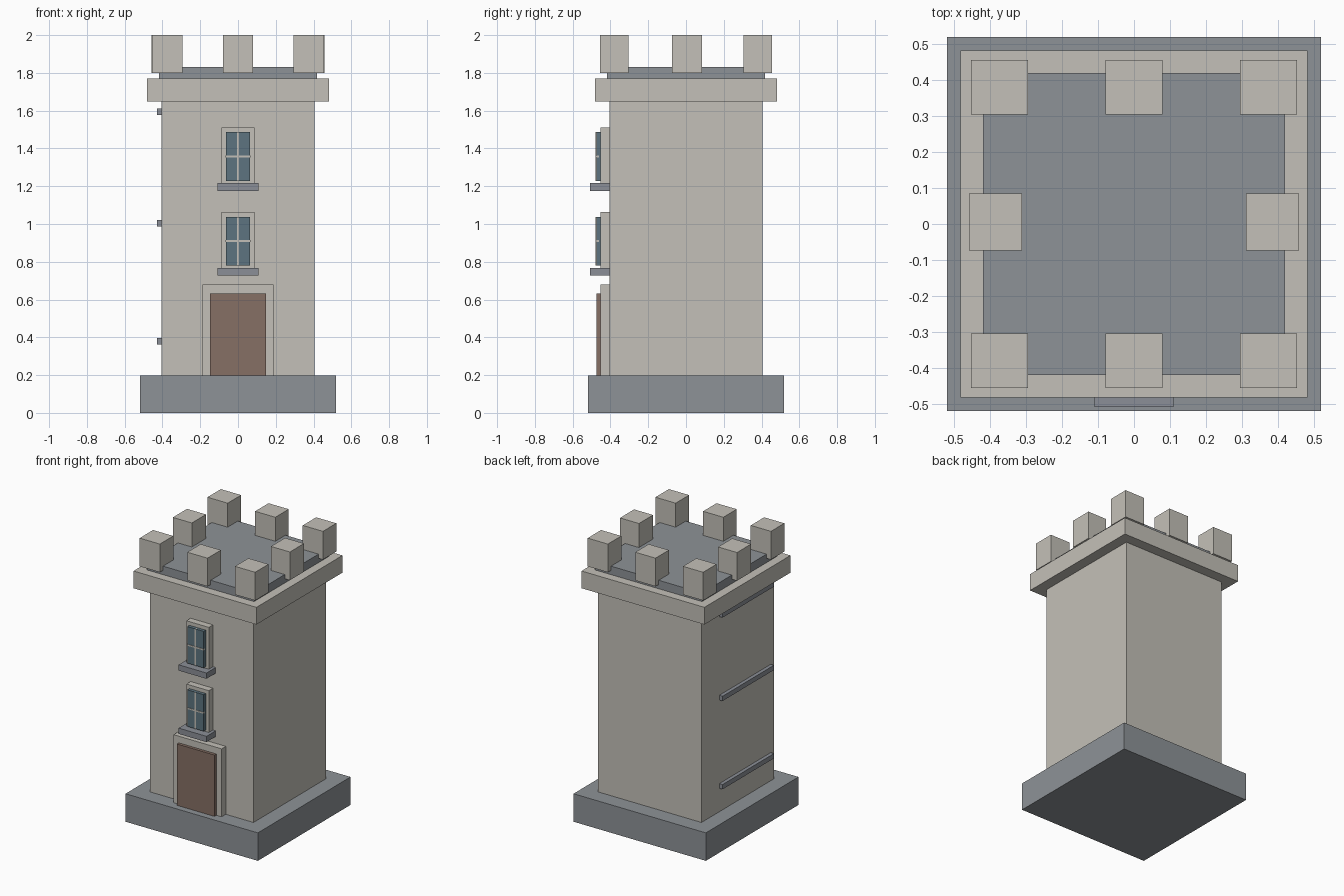
import bpy
import bmesh
from mathutils import Vector

cube = bpy.data.objects.get("Cube")
if cube:
    bpy.data.objects.remove(cube, do_unlink=True)


def material(name, rgb):
    mat = bpy.data.materials.new(name)
    mat.use_nodes = True
    colour = (*rgb, 1.0)
    mat.diffuse_color = colour
    bsdf = next(n for n in mat.node_tree.nodes if n.type == 'BSDF_PRINCIPLED')
    bsdf.inputs["Base Color"].default_value = colour
    bsdf.inputs["Roughness"].default_value = 0.9
    return mat


stone = material("pale stone", (0.55, 0.53, 0.48))
slate = material("grey slate", (0.27, 0.29, 0.31))
trim = material("sill grey", (0.26, 0.275, 0.31))
wood = material("brown wood", (0.24, 0.16, 0.13))
glass = material("blue glass", (0.11, 0.175, 0.215))


def box(name, x, y, z, mat):
    """Box from (min, max) ranges along each axis."""
    low, high = Vector((x[0], y[0], z[0])), Vector((x[1], y[1], z[1]))
    bm = bmesh.new()
    bmesh.ops.create_cube(bm, size=1)
    bmesh.ops.scale(bm, vec=high - low, verts=bm.verts)
    mesh = bpy.data.meshes.new(name)
    bm.to_mesh(mesh)
    bm.free()
    mesh.materials.append(mat)
    obj = bpy.data.objects.new(name, mesh)
    obj.location = (low + high) / 2
    bpy.context.collection.objects.link(obj)
    return obj


def sym(half):
    return (-half, half)


# Stacked tower body
for name, half, z, mat in (
    ("base_plinth", 0.518, (0, 0.198), slate),
    ("tower_wall", 0.405, (0.198, 1.65), stone),
    ("cornice", 0.481, (1.648, 1.77), stone),
    ("roof_slab", 0.418, (1.77, 1.83), slate),
):
    box(name, sym(half), sym(half), z, mat)

# Battlements: three on the front and back, one on each side
for ix in (-1, 0, 1):
    for iy in (-1, 0, 1):
        if ix == 0 and iy == 0:
            continue
        side = iy == 0
        cx = ix * (0.384 if side else 0.373)
        cy = 0.005 if side else iy * 0.379
        hx, hy = (0.074, 0.079) if side else (0.079, 0.075)
        box("battlement", (cx - hx, cx + hx), (cy - hy, cy + hy), (1.8, 2.0), stone)

# Door and its surround
box("door_frame", sym(0.188), (-0.452, -0.40), (0.198, 0.679), stone)
box("door", sym(0.147), (-0.473, -0.45), (0.198, 0.632), wood)

# Windows, each with frame, pane, glazing bars and sill
for z in (0.727, 1.175):
    box("window_frame", sym(0.088), (-0.452, -0.40), (z + 0.04, z + 0.337), stone)
    box("window_pane", sym(0.064), (-0.475, -0.45), (z + 0.052, z + 0.311), glass)
    box("upright_bar", sym(0.005), (-0.478, -0.46), (z + 0.052, z + 0.311), stone)
    box("cross_bar", sym(0.065), (-0.478, -0.46), (z + 0.177, z + 0.187), stone)
    box("window_sill", sym(0.109), (-0.508, -0.40), (z, z + 0.041), trim)

# Thin ledges on one side wall
for z in (0.38, 1.005, 1.595):
    box("side_ledge", (-0.43, -0.40), (-0.37, 0.205), (z - 0.017, z + 0.017), trim)
